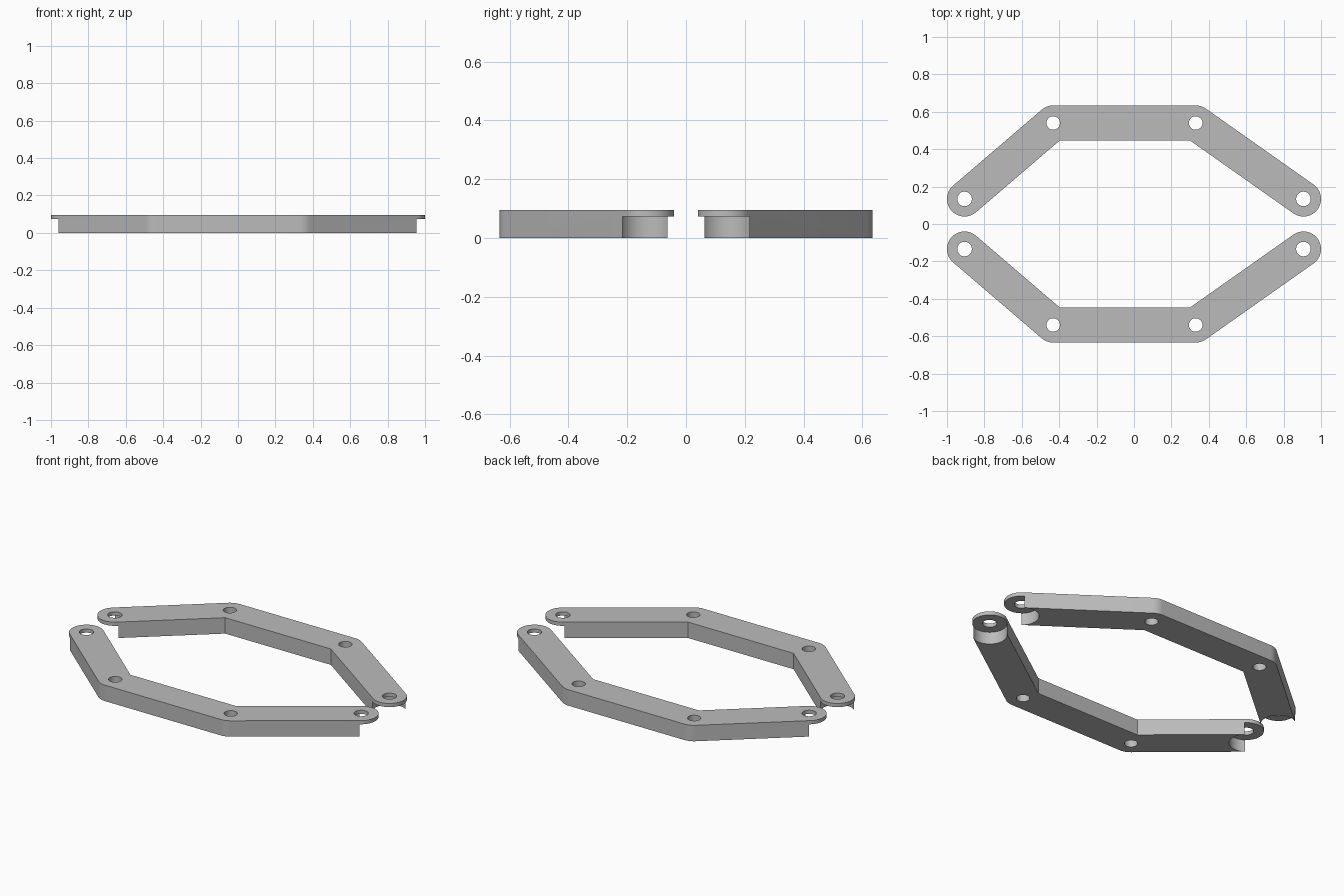
import bpy, bmesh, math
from mathutils import Vector, Matrix

cube = bpy.data.objects.get("Cube")
if cube:
    bpy.data.objects.remove(cube, do_unlink=True)

HALF_WIDTH = 0.094   # half the width of each link
HEIGHT = 0.095       # full thickness
TAB_Z = 0.073        # underside of the thin end tabs
TIP_HOLE, KNUCKLE_HOLE = 0.039, 0.036

# Centreline of the back link: tip, knuckle, knuckle, tip
PATH = [Vector(p) for p in ((-0.906, 0.134), (-0.432, 0.54), (0.33, 0.54), (0.906, 0.134))]

grey = bpy.data.materials.new("plain grey")
grey.use_nodes = True
grey.diffuse_color = (0.5, 0.5, 0.5, 1)
grey.node_tree.nodes["Principled BSDF"].inputs["Base Color"].default_value = (0.5, 0.5, 0.5, 1)


def arc(centre, start, end, steps):
    """Points on a circle of the link's half width."""
    angles = [start + (end - start) * i / steps for i in range(steps + 1)]
    return [centre + HALF_WIDTH * Vector((math.cos(a), math.sin(a))) for a in angles]


def outline():
    """Rounded tips, rounded outer knuckles, sharp inner corners."""
    a, b, c, d = PATH
    rise = math.atan2(b.y - a.y, b.x - a.x)
    fall = math.atan2(d.y - c.y, d.x - c.x)
    quarter = math.pi / 2
    pts = arc(a, rise + 3 * quarter, rise + quarter, 32)
    pts += arc(b, rise + quarter, quarter, 10)
    pts += arc(c, quarter, fall + quarter, 10)
    pts += arc(d, fall + quarter, fall - quarter, 32)
    pts.append(c + HALF_WIDTH * Vector((math.tan(fall / 2), -1)))
    pts.append(b + HALF_WIDTH * Vector((math.tan(rise / 2), -1)))
    return pts


def make_object(name, bm):
    bmesh.ops.recalc_face_normals(bm, faces=bm.faces)
    mesh = bpy.data.meshes.new(name)
    bm.to_mesh(mesh)
    bm.free()
    mesh.materials.append(grey)
    obj = bpy.data.objects.new(name, mesh)
    bpy.context.collection.objects.link(obj)
    return obj


def cylinders(name, specs, side, low, high):
    """Upright cutter cylinders at the given centres."""
    bm = bmesh.new()
    for centre, radius in specs:
        place = Matrix.Translation((centre.x, side * centre.y, (low + high) / 2))
        bmesh.ops.create_cone(bm, cap_ends=True, segments=64, radius1=radius,
                              radius2=radius, depth=high - low, matrix=place)
    obj = make_object(name, bm)
    obj.hide_render = True
    return obj


def linkage(name, side):
    # Solid slab from the outline
    bm = bmesh.new()
    face = bm.faces.new([bm.verts.new((p.x, side * p.y, 0)) for p in outline()])
    grown = bmesh.ops.extrude_face_region(bm, geom=[face])["geom"]
    top = [v for v in grown if isinstance(v, bmesh.types.BMVert)]
    bmesh.ops.translate(bm, verts=top, vec=(0, 0, HEIGHT))
    obj = make_object(name, bm)

    # Concave recesses below the tabs, then the pin holes
    a, b, c, d = PATH
    cutters = [
        cylinders("recess_cutter", [(p, HALF_WIDTH + 0.0005) for p in (a, d)],
                  side, -0.1, TAB_Z),
        cylinders("hole_cutter", [(a, TIP_HOLE), (b, KNUCKLE_HOLE),
                                  (c, KNUCKLE_HOLE), (d, TIP_HOLE)],
                  side, -0.2, 0.2),
    ]
    bpy.ops.object.select_all(action="DESELECT")
    obj.select_set(True)
    bpy.context.view_layer.objects.active = obj
    for cutter in cutters:
        mod = obj.modifiers.new(cutter.name, "BOOLEAN")
        mod.operation = "DIFFERENCE"
        mod.solver = "EXACT"
        mod.object = cutter
        bpy.ops.object.modifier_apply(modifier=mod.name)
    for cutter in cutters:
        bpy.data.objects.remove(cutter, do_unlink=True)
    bpy.ops.object.shade_smooth_by_angle(angle=math.radians(30))


linkage("back_linkage", 1)
linkage("front_linkage", -1)
